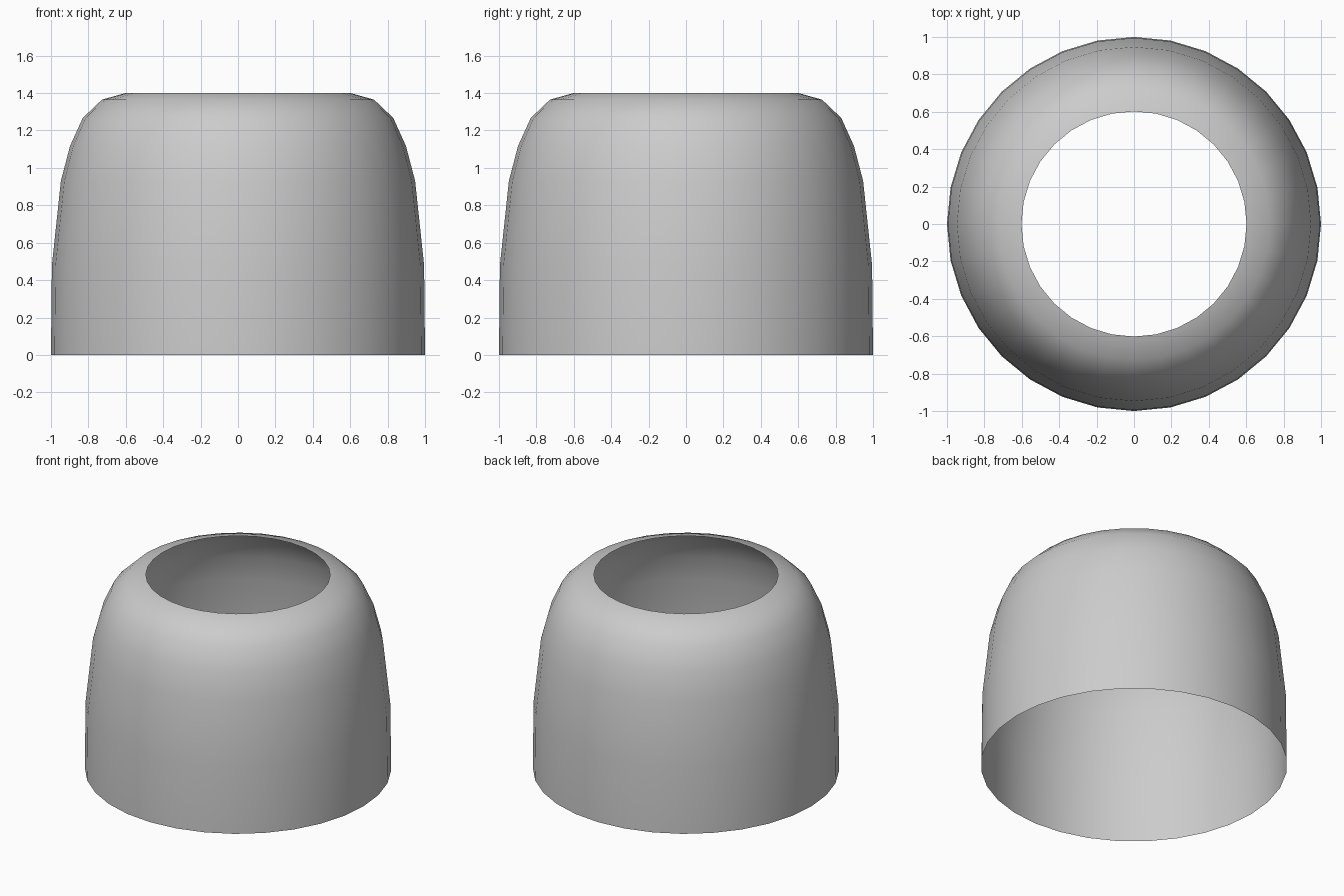
import bpy
import bmesh
from math import cos, sin, tau

if "Cube" in bpy.data.objects:
    bpy.data.objects.remove(bpy.data.objects["Cube"])

SEGMENTS = 32
# Outer profile from the open base to the rim of the top hole: (radius, height)
PROFILE = [(1.0, 0.0), (0.995, 0.48), (0.947, 0.93), (0.898, 1.117),
           (0.83, 1.267), (0.727, 1.365), (0.602, 1.4)]


def lathe(name, profile, segments):
    """Revolve an open profile around z into a smooth thin shell."""
    bm = bmesh.new()
    rings = [[bm.verts.new((r * cos(tau * i / segments), r * sin(tau * i / segments), z))
              for i in range(segments)] for r, z in profile]
    for low, high in zip(rings, rings[1:]):
        for i in range(segments):
            j = (i + 1) % segments
            face = bm.faces.new((low[i], low[j], high[j], high[i]))
            face.smooth = True
    mesh = bpy.data.meshes.new(name)
    bm.to_mesh(mesh)
    bm.free()
    obj = bpy.data.objects.new(name, mesh)
    bpy.context.collection.objects.link(obj)
    return obj


# Open domed shade
lathe("lamp_shade", PROFILE, SEGMENTS)
